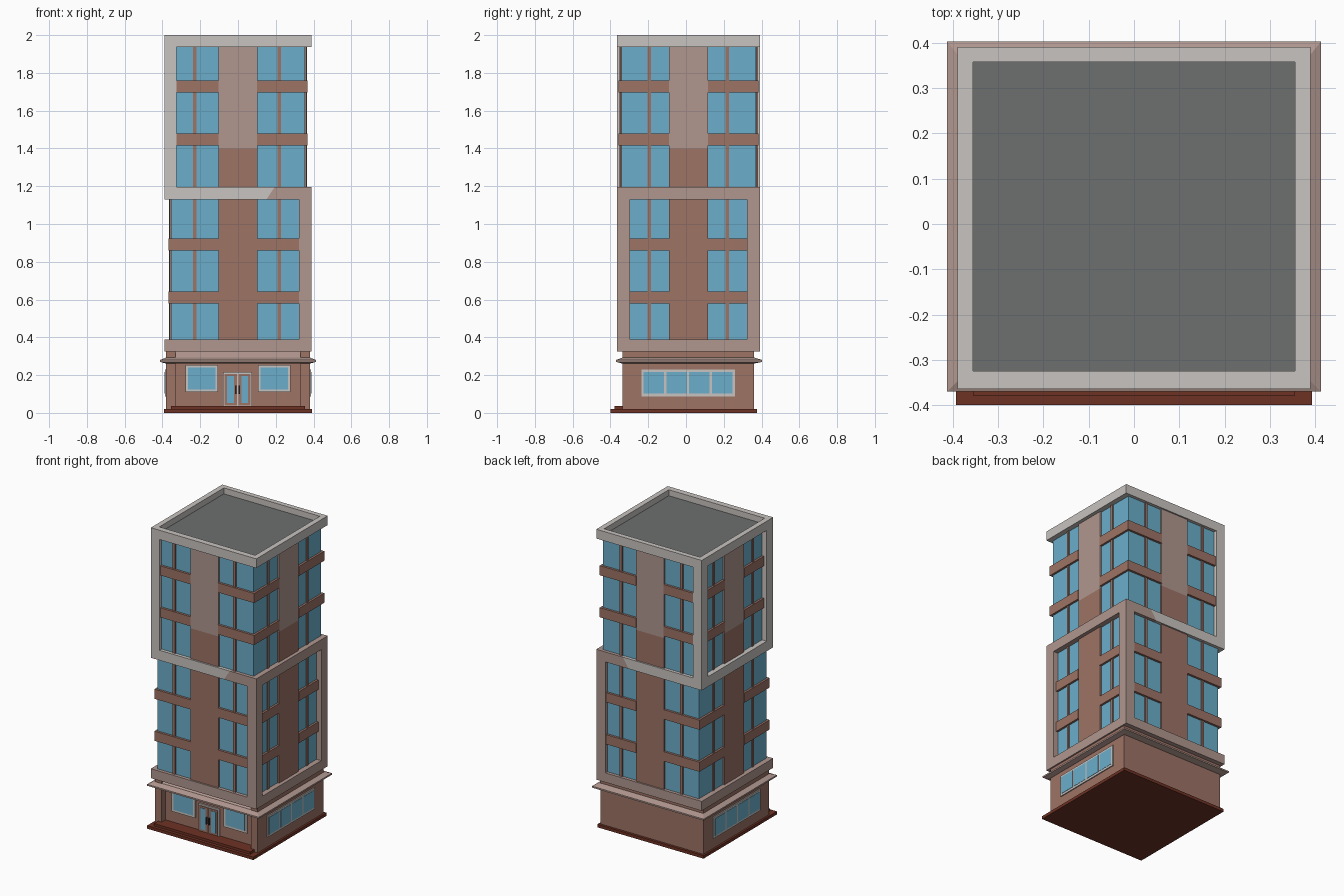
import bpy, bmesh

if "Cube" in bpy.data.objects:
    bpy.data.objects.remove(bpy.data.objects["Cube"])


def material(name, srgb):
    m = bpy.data.materials.new(name)
    m.diffuse_color = [((c / 255 + 0.055) / 1.055) ** 2.4 for c in srgb] + [1]
    m.use_nodes = True
    m.node_tree.nodes["Principled BSDF"].inputs["Base Color"].default_value = m.diffuse_color
    return m


BRICK = material("brick", (157, 115, 101))
PINK = material("pale_pink_stone", (177, 151, 143))
LIGHT = material("light_stone", (200, 195, 192))
GLASS = material("blue_glass", (108, 175, 203))
ROOF = material("roof_grey", (108, 112, 111))
DARK = material("dark_red_base", (110, 50, 36))
METAL = material("dark_handle", (65, 50, 48))


def finish(name, bm, mat):
    bmesh.ops.recalc_face_normals(bm, faces=bm.faces)
    me = bpy.data.meshes.new(name)
    bm.to_mesh(me)
    bm.free()
    me.materials.append(mat)
    ob = bpy.data.objects.new(name, me)
    bpy.context.collection.objects.link(ob)
    return ob


def box(name, mat, x0, x1, y0, y1, z0, z1):
    bm = bmesh.new()
    bmesh.ops.create_cube(bm, size=1)
    for v in bm.verts:
        v.co = (x1 if v.co.x > 0 else x0, y1 if v.co.y > 0 else y0, z1 if v.co.z > 0 else z0)
    return finish(name, bm, mat)


def prism(name, mat, points, axis, a, b):
    """Extrude an (x, z) outline along y, or a (y, z) outline along x."""
    bm = bmesh.new()
    ends = []
    for t in (a, b):
        ends.append([bm.verts.new((p, t, q) if axis == 'Y' else (t, p, q)) for p, q in points])
    for e in ends:
        bm.faces.new(e)
    n = len(points)
    for i in range(n):
        j = (i + 1) % n
        bm.faces.new((ends[0][i], ends[0][j], ends[1][j], ends[1][i]))
    return finish(name, bm, mat)


def stack(name, mat, rings):
    """Join rectangular rings (x0, x1, y0, y1, z) from first to last, capping both ends."""
    bm = bmesh.new()
    loops = [[bm.verts.new((x, y, z)) for x, y in ((x0, y0), (x1, y0), (x1, y1), (x0, y1))]
             for x0, x1, y0, y1, z in rings]
    bm.faces.new(loops[0])
    bm.faces.new(loops[-1])
    for a, b in zip(loops, loops[1:]):
        for i in range(4):
            j = (i + 1) % 4
            bm.faces.new((a[i], a[j], b[j], b[i]))
    return finish(name, bm, mat)


FX, F0, F1 = 0.39, -0.364, 0.391      # outer frame extents
GX, G0, G1 = 0.355, -0.342, 0.37      # glass extents

# Ground floor: plinth, step, recessed wall and corner piers
box("plinth", DARK, -0.393, 0.393, -0.4, 0.376, 0, 0.02)
box("entrance_step", DARK, -0.355, 0.355, -0.379, -0.2, 0.02, 0.036)
box("ground_floor_wall", BRICK, -0.38, 0.38, -0.295, 0.36, 0.02, 0.326)
for s, side in ((-1, "left"), (1, "right")):
    x0, x1 = sorted((s * 0.33, s * 0.38))
    box("pier_" + side, BRICK, x0, x1, -0.335, -0.29, 0.02, 0.326)

# Cornice with sloped top, and the sloped canopy over the entrance
stack("cornice", PINK, [
    (-0.385, 0.385, -0.34, 0.365, 0.262), (-0.413, 0.413, -0.37, 0.403, 0.27),
    (-0.413, 0.413, -0.37, 0.403, 0.28), (-0.38, 0.38, -0.337, 0.362, 0.293)])
prism("entrance_canopy", PINK, [(-0.34, 0.285), (-0.295, 0.326), (-0.28, 0.326), (-0.28, 0.285)],
      'X', -0.33, 0.33)

# Shop windows beside the door
for s, side in ((-1, "left"), (1, "right")):
    c = s * 0.192
    box("shop_window_frame_" + side, LIGHT, c - 0.086, c + 0.086, -0.304, -0.29, 0.11, 0.254)
    box("shop_window_glass_" + side, GLASS, c - 0.072, c + 0.072, -0.306, -0.3, 0.125, 0.24)

# Double door
box("door_frame", LIGHT, -0.08, 0.075, -0.304, -0.29, 0.036, 0.217)
for s, side in ((-1, "left"), (1, "right")):
    x0, x1 = sorted((-0.0025 + s * 0.004, -0.0025 + s * 0.068))
    box("door_leaf_" + side, BRICK, x0, x1, -0.309, -0.29, 0.038, 0.207)
    x0, x1 = sorted((-0.0025 + s * 0.02, -0.0025 + s * 0.056))
    box("door_glass_" + side, GLASS, x0, x1, -0.312, -0.3, 0.052, 0.195)
    x0, x1 = sorted((-0.0025 + s * 0.006, -0.0025 + s * 0.013))
    box("door_handle_" + side, METAL, x0, x1, -0.322, -0.3, 0.1, 0.145)

# Four-pane windows on both flanks
for s, side in ((-1, "left"), (1, "right")):
    x0, x1 = sorted((s * 0.37, s * 0.387))
    box("flank_window_frame_" + side, LIGHT, x0, x1, -0.235, 0.26, 0.088, 0.23)
    x0, x1 = sorted((s * 0.37, s * 0.389))
    for i in range(4):
        y = -0.224 + i * 0.1205
        box(f"flank_window_glass_{side}_{i}", GLASS, x0, x1, y, y + 0.108, 0.102, 0.217)

# Glazed tower core
box("tower_glass", GLASS, -GX, GX, G0, G1, 0.33, 1.95)

# Central wall strips, brick below and pale above
for name, mat, z0, z1 in (("lower", BRICK, 0.33, 1.4), ("upper", PINK, 1.4, 1.95)):
    box("strip_front_back_" + name, mat, -0.104, 0.102, G0 - 0.011, G1 + 0.011, z0, z1)
    box("strip_sides_" + name, mat, -0.366, 0.366, -0.09, 0.117, z0, z1)

# Window mullions
for i, x in enumerate((-0.23, 0.218)):
    box(f"mullion_front_back_{i}", BRICK, x - 0.009, x + 0.009, G0 - 0.007, G1 + 0.007, 0.33, 1.95)
for i, y in enumerate((-0.194, 0.219)):
    box(f"mullion_sides_{i}", BRICK, -GX - 0.007, GX + 0.007, y - 0.009, y + 0.009, 0.33, 1.95)

# Spandrel bands wrapping each corner between floors
for i, z in enumerate((0.578, 0.859, 1.415, 1.696)):
    for sx, x0, x1 in (("left", -0.369, -0.103), ("right", 0.101, 0.369)):
        for sy, y0, y1 in (("front", -0.357, -0.089), ("back", 0.116, 0.385)):
            box(f"band_{sx}_{sy}_{i}", BRICK, x0, x1, y0, y1, z, z + 0.064)

# Stone frames: bottom ring, corner posts and the two-tone belt
box("lower_frame_sill", PINK, -FX, FX, F0, F1, 0.325, 0.388)
for y0, y1, side in ((F0, -0.296, "front"), (0.323, F1, "back")):
    box("lower_frame_post_" + side, PINK, 0.323, FX, y0, y1, 0.38, 1.14)
    box("upper_frame_post_" + side, LIGHT, -FX, -0.325, y0, y1, 1.19, 1.95)
prism("upper_frame_belt", LIGHT, [(-FX, 1.13), (0.15, 1.13), (0.195, 1.197), (-FX, 1.197)], 'Y', F0, F1)
prism("lower_frame_belt", PINK, [(0.15, 1.13), (FX, 1.13), (FX, 1.197), (0.195, 1.197)], 'Y', F0, F1)

# Parapet and roof
stack("parapet", LIGHT, [
    (-FX, FX, F0, F1, 1.938), (-FX, FX, F0, F1, 2.0),
    (-GX, GX, -0.325, 0.358, 2.0), (-GX, GX, -0.325, 0.358, 1.955)])
box("roof_deck", ROOF, -GX, GX, -0.325, 0.358, 1.953, 1.96)
